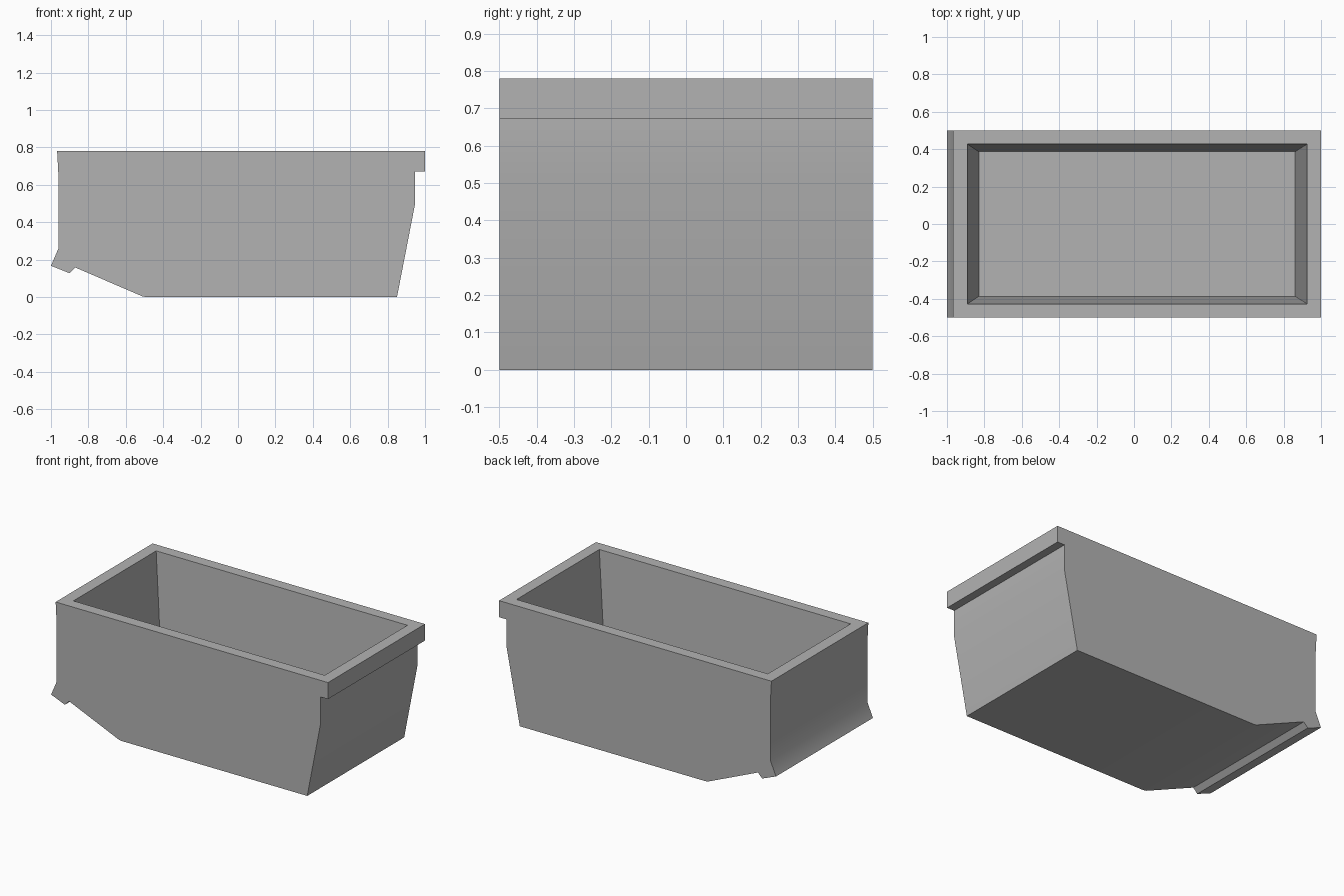
import bpy
import bmesh
import math

# Remove the default object
cube = bpy.data.objects.get("Cube")
if cube:
    bpy.data.objects.remove(cube, do_unlink=True)

HALF_WIDTH = 0.5
TOP = 0.78
FLOOR = 0.17

# Side outline (x, z): lip on the left end, sloped underside and flared foot on the right end
OUTLINE = [(-0.967, TOP), (-0.96, 0.65), (-0.96, 0.26), (-1.0, 0.167),
           (-0.90, 0.127), (-0.87, 0.158), (-0.51, 0.003), (-0.49, 0), (0.85, 0),
           (0.947, 0.5), (0.947, 0.672), (1.0, 0.672), (1.0, TOP)]


def make_material(name, colour):
    mat = bpy.data.materials.new(name)
    mat.use_nodes = True
    mat.diffuse_color = colour
    mat.node_tree.nodes["Principled BSDF"].inputs["Base Color"].default_value = colour
    return mat


def set_rectangle(face, x_min, x_max, half_y, z):
    # Snap the corners of a four-sided face to a level rectangle
    centre = face.calc_center_median()
    for v in face.verts:
        v.co = (x_max if v.co.x > centre.x else x_min,
                half_y if v.co.y > centre.y else -half_y, z)


# Solid body extruded across the width
bm = bmesh.new()
side = bm.faces.new([bm.verts.new((x, -HALF_WIDTH, z)) for x, z in OUTLINE])
extruded = bmesh.ops.extrude_face_region(bm, geom=[side], use_keep_orig=True)
bmesh.ops.translate(bm, vec=(0, 2 * HALF_WIDTH, 0),
                    verts=[g for g in extruded["geom"] if isinstance(g, bmesh.types.BMVert)])
bmesh.ops.recalc_face_normals(bm, faces=bm.faces)

# Rim and tapered cavity
opening = max(bm.faces, key=lambda f: f.calc_center_median().z)
bmesh.ops.inset_region(bm, faces=[opening], thickness=0.07)
set_rectangle(opening, -0.89, 0.925, 0.427, TOP)
floor = bmesh.ops.extrude_discrete_faces(bm, faces=[opening])["faces"][0]
set_rectangle(floor, -0.83, 0.862, 0.387, FLOOR)
bmesh.ops.recalc_face_normals(bm, faces=bm.faces)

mesh = bpy.data.meshes.new("bin_body")
bm.to_mesh(mesh)
bm.free()
body = bpy.data.objects.new("bin_body", mesh)
bpy.context.collection.objects.link(body)
mesh.materials.append(make_material("plain grey", (0.45, 0.45, 0.45, 1)))

# Smooth the gentle bends, keep the hard edges
bpy.ops.object.select_all(action="DESELECT")
body.select_set(True)
bpy.context.view_layer.objects.active = body
bpy.ops.object.shade_smooth_by_angle(angle=math.radians(30))
